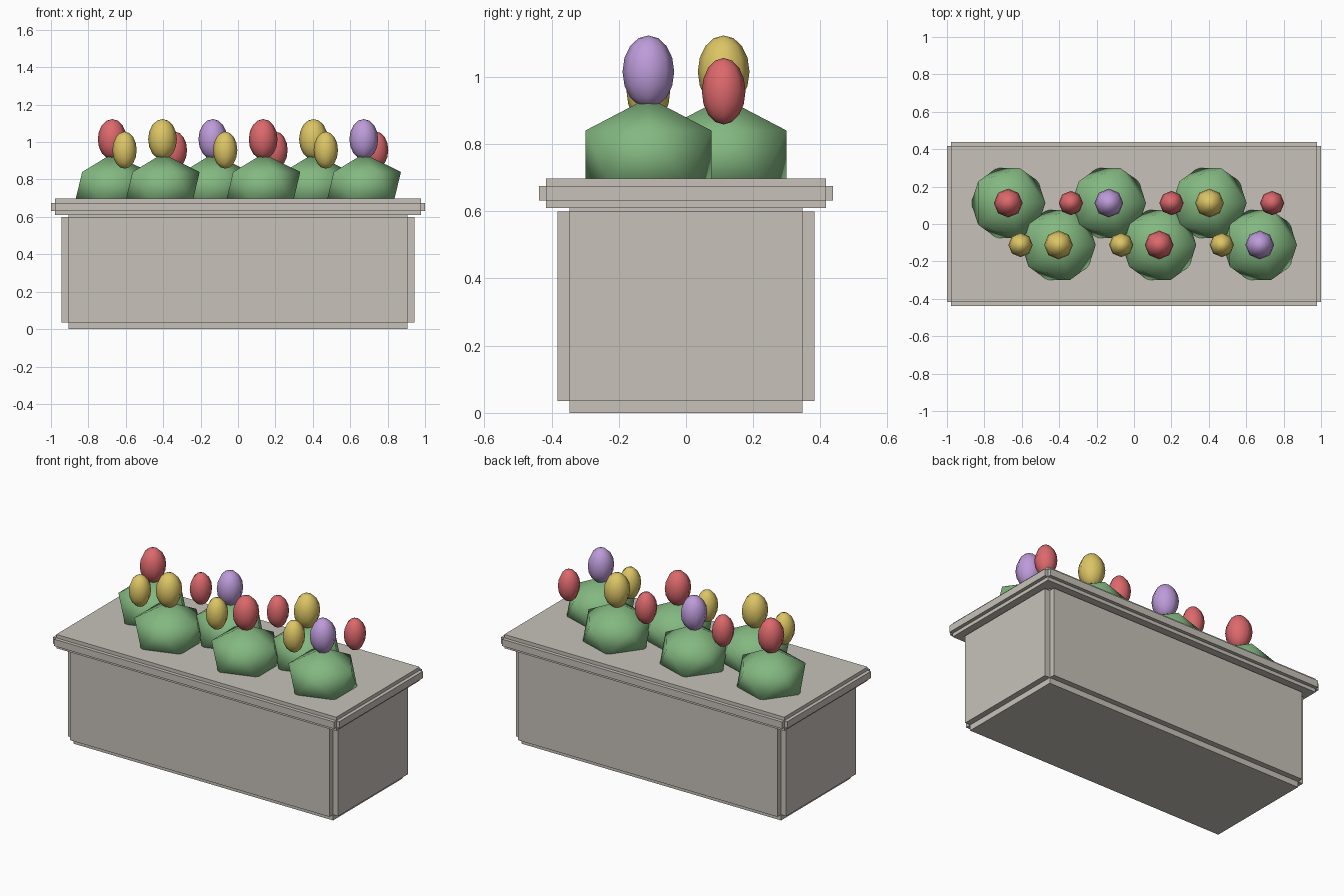
import bpy
from mathutils import Vector

cube = bpy.data.objects.get("Cube")
if cube:
    bpy.data.objects.remove(cube, do_unlink=True)


def material(name, rgb):
    mat = bpy.data.materials.new(name)
    mat.use_nodes = True
    mat.diffuse_color = (*rgb, 1)
    mat.node_tree.nodes["Principled BSDF"].inputs["Base Color"].default_value = (*rgb, 1)
    return mat


STONE = material("stone grey", (0.57, 0.54, 0.49))
LEAF = material("leaf green", (0.23, 0.48, 0.22))
RED = material("petal red", (0.72, 0.14, 0.15))
YELLOW = material("petal yellow", (0.72, 0.56, 0.13))
PURPLE = material("petal purple", (0.51, 0.33, 0.70))


def notched_box(name, half_x, half_y, bottom, top, notch):
    """Box whose edges are all cut by a square notch: three crossing boxes."""
    half = Vector((half_x, half_y, (top - bottom) / 2))
    verts, faces = [], []
    for axis in range(3):
        size = half - Vector((notch, notch, notch))
        size[axis] = half[axis]
        base = len(verts)
        for x in (-1, 1):
            for y in (-1, 1):
                for z in (-1, 1):
                    verts.append((x * size.x, y * size.y, z * size.z))
        for quad in ((0, 1, 3, 2), (4, 6, 7, 5), (0, 4, 5, 1),
                     (2, 3, 7, 6), (0, 2, 6, 4), (1, 5, 7, 3)):
            faces.append([base + i for i in quad])
    mesh = bpy.data.meshes.new(name)
    mesh.from_pydata(verts, [], faces)
    mesh.materials.append(STONE)
    obj = bpy.data.objects.new(name, mesh)
    obj.location.z = (bottom + top) / 2
    bpy.context.collection.objects.link(obj)


def finish(name, scale, mat):
    obj = bpy.context.object
    obj.name = name
    obj.scale = scale
    obj.data.materials.append(mat)
    bpy.ops.object.shade_smooth()


def bush(name, location):
    bpy.ops.mesh.primitive_ico_sphere_add(subdivisions=1, radius=1, location=location)
    finish(name, (0.222, 0.22, 0.177), LEAF)


def blossom(name, location, radius, half_height, mat):
    bpy.ops.mesh.primitive_uv_sphere_add(segments=8, ring_count=8, radius=1, location=location)
    finish(name, (radius, radius, half_height), mat)


# Planter trough and its overhanging rim
notched_box("planter_body", 0.943, 0.383, 0, 0.635, 0.036)
notched_box("planter_rim", 1.0, 0.438, 0.61, 0.697, 0.022)

# Two staggered rows of bushes, each with a tall bloom and a small one opposite
for i in range(6):
    x = (i - 2.5) * 0.269
    y = 0.112 if i % 2 == 0 else -0.112
    bush(f"bush_{i + 1}", (x, y, 0.761))
    blossom(f"tall_blossom_{i + 1}", (x, y, 1.015), 0.077, 0.108, (RED, YELLOW, PURPLE)[i % 3])
    blossom(f"small_blossom_{i + 1}", (x + 0.066, -y, 0.957), 0.065, 0.099,
            YELLOW if y > 0 else RED)
